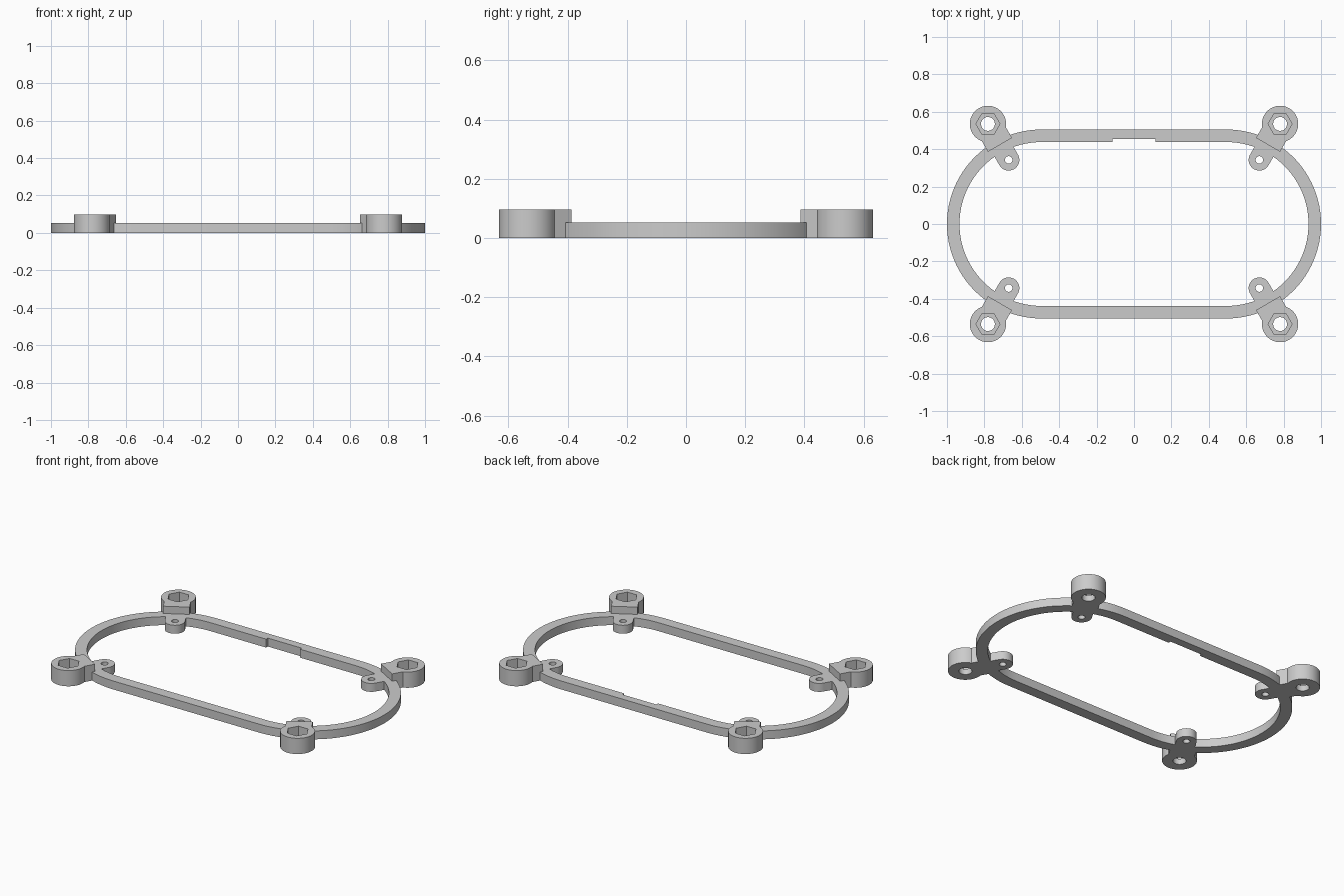
import bpy, bmesh
from math import pi, cos, sin
from mathutils import Vector

if "Cube" in bpy.data.objects:
    bpy.data.objects.remove(bpy.data.objects["Cube"])

RING_H, BOSS_H = 0.052, 0.097
END_X, OUTER_R, INNER_R = 0.495, 0.505, 0.438
BOSS = Vector((0.781, 0.535))
ALONG = Vector((-cos(pi / 3), -sin(pi / 3)))   # from boss towards the tab
TAB = BOSS + ALONG * 0.222

grey = bpy.data.materials.new("light grey")
grey.use_nodes = True
grey.diffuse_color = (0.6, 0.6, 0.6, 1)
grey.node_tree.nodes["Principled BSDF"].inputs["Base Color"].default_value = (0.6, 0.6, 0.6, 1)


def prism(name, points, bottom, top):
    """Upright solid with the given outline."""
    bm = bmesh.new()
    face = bm.faces.new([bm.verts.new((p[0], p[1], bottom)) for p in points])
    out = bmesh.ops.extrude_face_region(bm, geom=[face])["geom"]
    verts = [v for v in out if isinstance(v, bmesh.types.BMVert)]
    bmesh.ops.translate(bm, verts=verts, vec=(0, 0, top - bottom))
    bmesh.ops.recalc_face_normals(bm, faces=bm.faces)
    mesh = bpy.data.meshes.new(name)
    bm.to_mesh(mesh)
    bm.free()
    mesh.materials.append(grey)
    obj = bpy.data.objects.new(name, mesh)
    bpy.context.collection.objects.link(obj)
    return obj


def circle(center, radius, sides=64):
    return [(center[0] + radius * cos(2 * pi * i / sides),
             center[1] + radius * sin(2 * pi * i / sides)) for i in range(sides)]


def stadium(a, b, radius, steps=48):
    """Outline of a bar from a to b with round ends."""
    a, b = Vector(a), Vector(b)
    start = (b - a).angle_signed(Vector((1, 0))) - pi / 2
    points = []
    for center, turn in ((b, 0), (a, pi)):
        for i in range(steps + 1):
            t = start + turn + pi * i / steps
            points.append((center.x + radius * cos(t), center.y + radius * sin(t)))
    return points


def apply(obj, mod):
    bpy.ops.object.select_all(action='DESELECT')
    bpy.context.view_layer.objects.active = obj
    obj.select_set(True)
    bpy.ops.object.modifier_apply(modifier=mod.name)


def combine(obj, other, operation):
    mod = obj.modifiers.new("combine", 'BOOLEAN')
    mod.operation, mod.solver, mod.object = operation, 'EXACT', other
    apply(obj, mod)
    bpy.data.objects.remove(other)


# Ring with a shallow notch in the inside of its back bar
frame = prism("mounting_frame", stadium((-END_X, 0), (END_X, 0), OUTER_R), 0, RING_H)
combine(frame, prism("ring_opening", stadium((-END_X, 0), (END_X, 0), INNER_R), -0.1, 0.2), 'DIFFERENCE')
notch = [(-0.115, 0.4), (0.115, 0.4), (0.115, 0.455), (-0.115, 0.455)]
combine(frame, prism("notch", notch, -0.1, 0.2), 'DIFFERENCE')

# One corner mount: round boss, square-ended neck and low inner tab
mount = prism("corner_mount", circle(BOSS, 0.097), 0, BOSS_H)
side = Vector((-ALONG.y, ALONG.x)) * 0.074
tip = BOSS + ALONG * 0.129
combine(mount, prism("neck", [BOSS - side, BOSS + side, tip + side, tip - side], 0, BOSS_H), 'UNION')
combine(mount, prism("tab", stadium(BOSS + ALONG * 0.08, TAB, 0.057), 0, RING_H), 'UNION')

# Repeat the mount at all four corners
mirror = mount.modifiers.new("mirror", 'MIRROR')
mirror.use_axis = (True, True, False)
mirror.use_mirror_merge = False
apply(mount, mirror)
combine(frame, mount, 'UNION')

# Nut pockets, bolt holes and tab holes
for sx in (-1, 1):
    for sy in (-1, 1):
        boss, tab = (BOSS.x * sx, BOSS.y * sy), (TAB.x * sx, TAB.y * sy)
        combine(frame, prism("nut_pocket", circle(boss, 0.064, 6), 0.035, 0.2), 'DIFFERENCE')
        combine(frame, prism("bolt_hole", circle(boss, 0.037, 32), -0.1, 0.2), 'DIFFERENCE')
        combine(frame, prism("tab_hole", circle(tab, 0.02, 24), -0.1, 0.2), 'DIFFERENCE')

# Smooth the curved walls, keep the edges sharp
bpy.ops.object.select_all(action='DESELECT')
bpy.context.view_layer.objects.active = frame
frame.select_set(True)
bpy.ops.object.shade_smooth_by_angle(angle=pi / 6)
